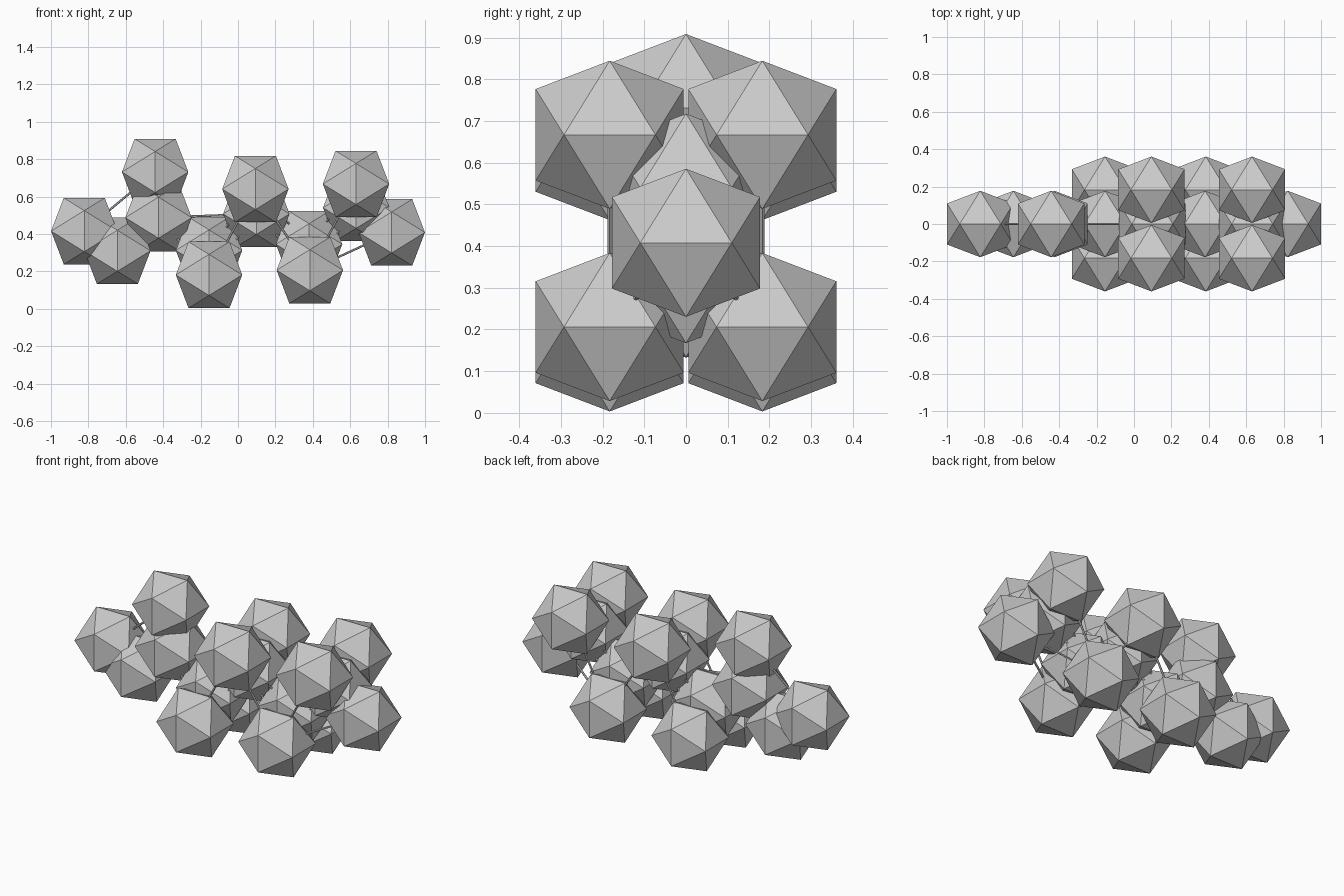
import bpy, bmesh
from mathutils import Vector
from itertools import combinations

if "Cube" in bpy.data.objects:
    bpy.data.objects.remove(bpy.data.objects["Cube"])

HALF = 0.1775                      # half width of each faceted ball
PHI = (1 + 5 ** 0.5) / 2
ROD_R = 0.006
REACH = 0.535                      # balls closer than this get a thin link


def ball(name, loc):
    # upright icosahedron: three crossed golden rectangles
    bm = bmesh.new()
    for s in (-1, 1):
        for t in (-1, 1):
            a, b = s * HALF, t * HALF / PHI
            for co in ((a, b, 0), (0, a, b), (b, 0, a)):
                bm.verts.new(co)
    bmesh.ops.convex_hull(bm, input=bm.verts)
    bmesh.ops.recalc_face_normals(bm, faces=bm.faces)
    mesh = bpy.data.meshes.new(name)
    bm.to_mesh(mesh)
    bm.free()
    ob = bpy.data.objects.new(name, mesh)
    ob.location = loc
    bpy.context.collection.objects.link(ob)


def rod(name, p, q):
    d = q - p
    bpy.ops.mesh.primitive_cylinder_add(vertices=6, radius=ROD_R, depth=d.length,
                                        location=(p + q) / 2,
                                        rotation=d.to_track_quat('Z', 'Y').to_euler())
    bpy.context.object.name = name


# balls on the centre plane (x, z)
centre = {
    "tail_end_ball": (-0.822, 0.415), "tail_low_ball": (-0.645, 0.31),
    "tail_fork_ball": (-0.425, 0.487), "tail_top_ball": (-0.443, 0.731),
    "chain_ball_1": (-0.155, 0.312), "chain_ball_2": (0.098, 0.507),
    "chain_ball_3": (0.38, 0.345), "chain_ball_4": (0.632, 0.54),
    "head_end_ball": (0.822, 0.408),
}
# mirrored pairs beside the chain (x, z)
pairs = {
    "side_ball_1": (-0.155, 0.181), "side_ball_2": (0.093, 0.64),
    "side_ball_3": (0.384, 0.206), "side_ball_4": (0.631, 0.667),
}
balls = {n: Vector((x, 0, z)) for n, (x, z) in centre.items()}
for n, (x, z) in pairs.items():
    for side, s in (("front", -1), ("back", 1)):
        balls[f"{n}_{side}"] = Vector((x, s * 0.183, z))

for n, loc in balls.items():
    ball(n, loc)

# thin links between neighbouring balls
for i, (p, q) in enumerate(combinations(balls.values(), 2)):
    if (q - p).length < REACH:
        rod(f"link_{i}", p, q)
